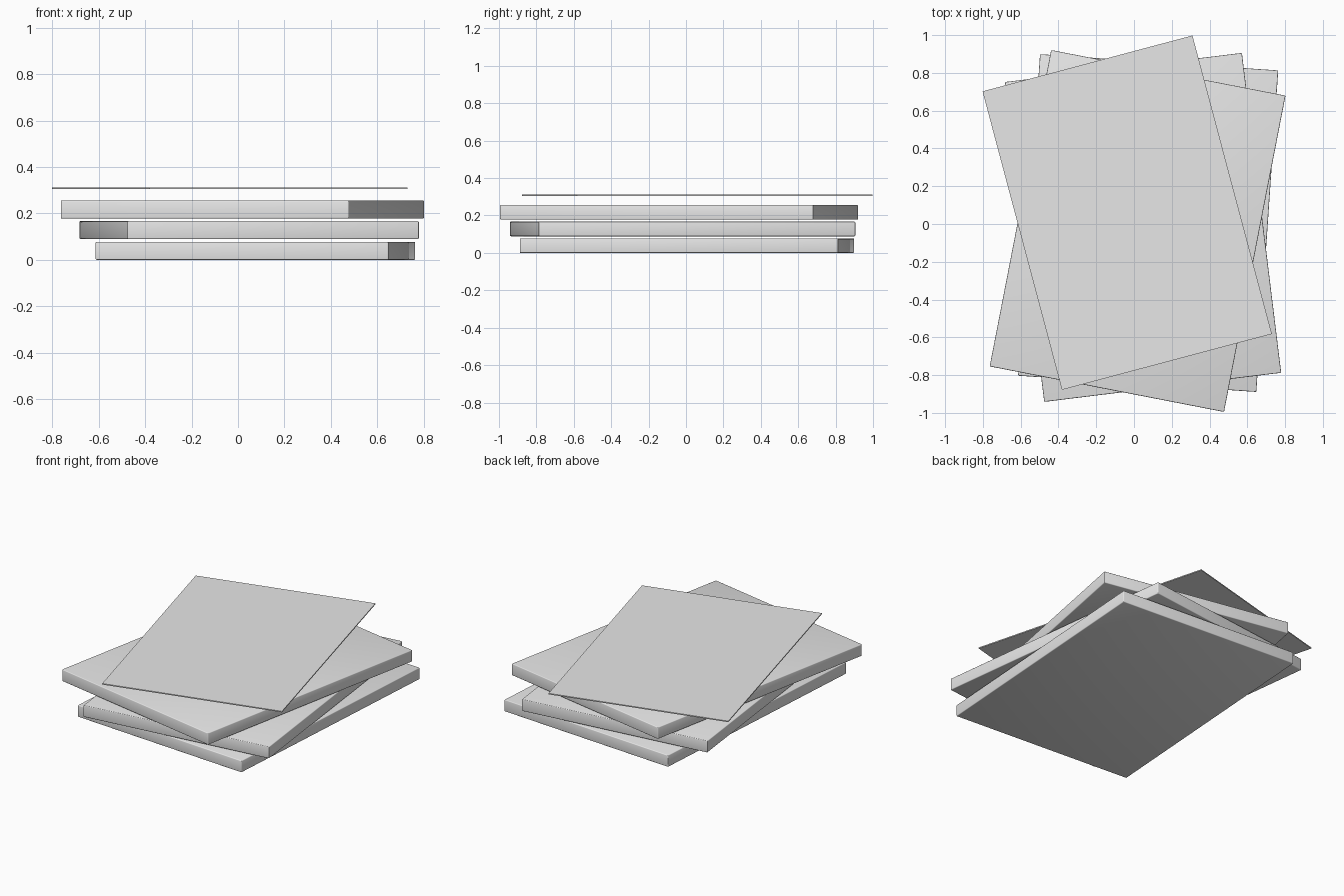
import bpy
from math import radians

cube = bpy.data.objects.get("Cube")
if cube:
    bpy.data.objects.remove(cube, do_unlink=True)

pale_grey = bpy.data.materials.new("pale_grey")
pale_grey.use_nodes = True
colour = (0.8, 0.8, 0.8, 1)
pale_grey.diffuse_color = colour
pale_grey.node_tree.nodes["Principled BSDF"].inputs["Base Color"].default_value = colour


def slab(name, centre, size, angle, bevel=0.0):
    """Box turned about z, with optional softly rounded edges."""
    bpy.ops.mesh.primitive_cube_add(size=1, location=centre)
    obj = bpy.context.object
    obj.name = name
    obj.scale = size
    bpy.ops.object.transform_apply(location=False, rotation=False, scale=True)
    obj.rotation_euler.z = radians(angle)
    obj.data.materials.append(pale_grey)
    if bevel:
        mod = obj.modifiers.new("soft_edges", "BEVEL")
        mod.width = bevel
        mod.segments = 3
        bpy.ops.object.modifier_apply(modifier=mod.name)
        bpy.ops.object.shade_smooth_by_angle(angle=radians(40))
    return obj


# Three thick boards, stacked with small gaps and turned askew
thickness, pitch = 0.078, 0.089
boards = [
    ("bottom_board", 0.075, 0.005, -3.9),
    ("middle_board", 0.048, -0.018, 7.0),
    ("upper_board", 0.019, -0.037, -11.0),
]
for i, (name, x, y, angle) in enumerate(boards):
    slab(name, (x, y, thickness / 2 + i * pitch), (1.264, 1.706, thickness), angle, 0.005)

# Thin loose sheet above the boards
slab("top_sheet", (-0.036, 0.06, 0.308), (1.15, 1.635, 0.007), 14.9)
